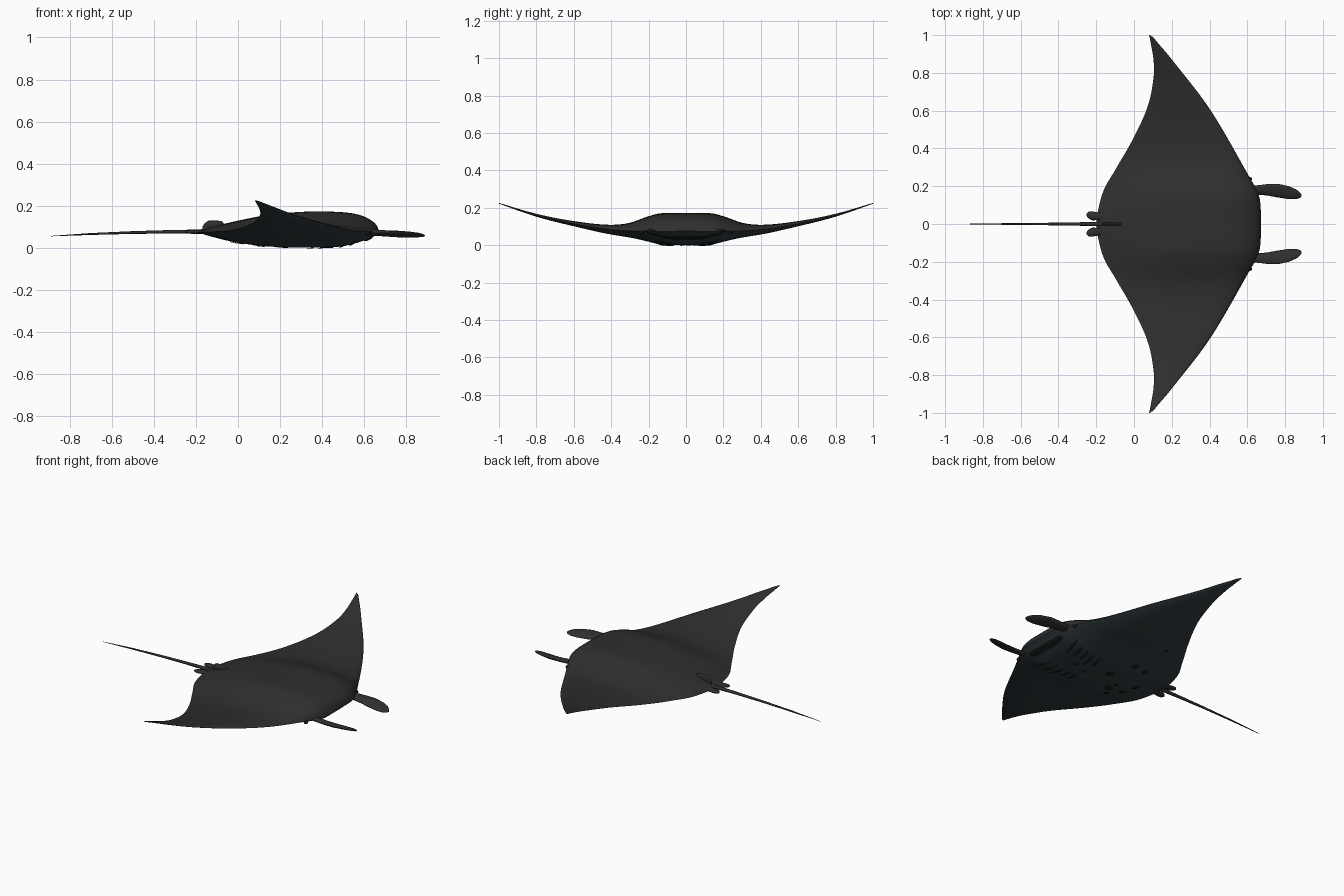
import bpy, bmesh, math
from mathutils import Vector

if "Cube" in bpy.data.objects:
    bpy.data.objects.remove(bpy.data.objects["Cube"])


def material(name, rgb):
    m = bpy.data.materials.new(name)
    m.use_nodes = True
    m.diffuse_color = (*rgb, 1)
    bsdf = m.node_tree.nodes["Principled BSDF"]
    bsdf.inputs["Base Color"].default_value = (*rgb, 1)
    bsdf.inputs["Roughness"].default_value = 0.7
    return m


BACK = material("charcoal back", (0.028, 0.028, 0.028))
BELLY = material("slate belly", (0.031, 0.045, 0.051))
BLACK = material("black markings", (0.008, 0.009, 0.009))


def curve(points):
    """Smooth interpolation through (t, value) pairs."""
    n = len(points)

    def slope(i):
        a, b = points[max(i - 1, 0)], points[min(i + 1, n - 1)]
        return (b[1] - a[1]) / (b[0] - a[0])

    def at(t):
        t = min(max(t, points[0][0]), points[-1][0])
        i = next(k for k in range(n - 1) if t <= points[k + 1][0])
        (t0, v0), (t1, v1) = points[i], points[i + 1]
        h = t1 - t0
        s = (t - t0) / h
        return (v0 * (1 + 2 * s) * (1 - s) ** 2 + v1 * s * s * (3 - 2 * s)
                + h * slope(i) * s * (1 - s) ** 2 + h * slope(i + 1) * s * s * (s - 1))
    return at


# Planform and thickness, all by distance from the centre line
front_edge = curve([(0, .672), (.12, .668), (.18, .65), (.23, .622), (.61, .40),
                    (.89, .185), (.96, .125), (.99, .1), (1, .085)])
rear_edge = curve([(0, -.2), (.05, -.195), (.18, -.16), (.285, -.1), (.46, 0),
                   (.63, .075), (.79, .105), (.88, .102), (.95, .09), (1, .08)])
edge_z = curve([(0, .075), (.2, .075), (.4, .084), (.6, .115), (.8, .16), (1, .224)])
rise = curve([(0, .097), (.14, .095), (.22, .072), (.3, .042), (.4, .025),
              (.6, .014), (.8, .008), (1, .002)])
drop = curve([(0, .071), (.13, .069), (.2, .054), (.3, .035), (.45, .022),
              (.6, .013), (.8, .007), (1, .002)])
# Section shapes from front edge (0) to rear edge (1)
top_shape = curve([(0, 0), (.012, .3), (.04, .55), (.1, .82), (.2, .97), (.4, 1),
                   (.6, .85), (.75, .6), (.9, .28), (1, 0)])
low_shape = curve([(0, 0), (.02, .16), (.06, .42), (.14, .78), (.25, 1), (.55, 1),
                   (.77, .72), (.9, .35), (1, 0)])


def skin_z(u, y, low):
    y = abs(y)
    return edge_z(y) - drop(y) * low_shape(u) if low else edge_z(y) + rise(y) * top_shape(u)


def finish(name, bm, mats, angle=60):
    mesh = bpy.data.meshes.new(name)
    bm.to_mesh(mesh)
    bm.free()
    for m in mats:
        mesh.materials.append(m)
    ob = bpy.data.objects.new(name, mesh)
    bpy.context.collection.objects.link(ob)
    bpy.ops.object.select_all(action='DESELECT')
    ob.select_set(True)
    bpy.context.view_layer.objects.active = ob
    bpy.ops.object.shade_smooth_by_angle(angle=math.radians(angle))
    return ob


# Body and wings: closed sections swept from tip to tip
def build_body():
    bm = bmesh.new()
    spans, chord = 48, 28
    rings = []
    for i in range(-spans, spans + 1):
        y = math.sin(i / spans * math.pi / 2) * .35 + i / spans * .65
        f, r = front_edge(abs(y)), rear_edge(abs(y))
        ring = []
        for k in range(2 * chord):
            a = math.pi * k / chord
            u = (1 - math.cos(a)) / 2
            ring.append(bm.verts.new((f + (r - f) * u, y, skin_z(u, y, k > chord))))
        rings.append(ring)
    for a, b in zip(rings, rings[1:]):
        for k in range(2 * chord):
            n = (k + 1) % (2 * chord)
            face = bm.faces.new((a[k], a[n], b[n], b[k]))
            face.material_index = int(k >= chord)
    bm.faces.new(rings[0])
    bm.faces.new(rings[-1])
    bmesh.ops.recalc_face_normals(bm, faces=bm.faces)
    finish("body", bm, [BACK, BELLY], 70)


# Tapered part lofted from (x, y, z, half width, half height) sections
def loft(name, sections, mat, tilt=0, sides=16):
    bm = bmesh.new()
    rings = []
    tilt = math.radians(tilt)
    for x, y, z, w, h in sections:
        ring = []
        for k in range(sides):
            a = 2 * math.pi * k / sides
            p, q = w * math.cos(a), h * math.sin(a)
            ring.append(bm.verts.new((x, y + p * math.cos(tilt) - q * math.sin(tilt),
                                      z + p * math.sin(tilt) + q * math.cos(tilt))))
        rings.append(ring)
    for a, b in zip(rings, rings[1:]):
        for k in range(sides):
            n = (k + 1) % sides
            bm.faces.new((a[k], a[n], b[n], b[k]))
    bm.faces.new(rings[0])
    bm.faces.new(rings[-1])
    bmesh.ops.recalc_face_normals(bm, faces=bm.faces)
    finish(name, bm, [mat])


# Thin oval marking that follows the belly
def marking(name, x, y, rx, ry, turn=0, lift=.004, power=1, mat=BLACK):
    bm = bmesh.new()
    turn = math.radians(turn)
    rings, sides = 3, 20

    def vert(r, a):
        c, s = math.cos(a), math.sin(a)
        p = r * rx * math.copysign(abs(c) ** power, c)
        q = r * ry * math.copysign(abs(s) ** power, s)
        px = x + p * math.cos(turn) - q * math.sin(turn)
        py = y + p * math.sin(turn) + q * math.cos(turn)
        f, b = front_edge(abs(py)), rear_edge(abs(py))
        u = (f - px) / (f - b)
        return bm.verts.new((px, py, skin_z(u, py, True) - lift * (1 if r < 1 else .3)))
    loops = [[vert((i + 1) / rings, 2 * math.pi * k / sides) for k in range(sides)]
             for i in range(rings)]
    bm.faces.new(loops[0])
    for a, b in zip(loops, loops[1:]):
        for k in range(sides):
            n = (k + 1) % sides
            bm.faces.new((a[k], a[n], b[n], b[k]))
    bmesh.ops.recalc_face_normals(bm, faces=bm.faces)
    if sum(f.normal.z for f in bm.faces) > 0:
        bmesh.ops.reverse_faces(bm, faces=bm.faces)
    finish(name, bm, [mat])


build_body()

for side, label in ((1, "left"), (-1, "right")):
    # Paddle-shaped head fins
    loft(label + "_head_fin",
         [(x, y * side, z, w, h) for x, y, z, w, h in (
             (.59, .18, .074, .022, .012), (.65, .18, .072, .026, .013),
             (.70, .181, .069, .031, .012), (.76, .177, .066, .038, .011),
             (.82, .166, .063, .036, .009), (.86, .157, .061, .027, .007),
             (.88, .152, .059, .014, .005), (.888, .150, .058, .003, .002))],
         BACK, 18 * side)
    # Small fins beside the tail root
    loft(label + "_pelvic_fin",
         [(x, y * side, .076, w, h) for x, y, w, h in (
             (-.15, .04, .018, .007), (-.19, .041, .02, .009), (-.22, .043, .024, .009),
             (-.24, .047, .018, .007), (-.252, .049, .005, .003))], BACK)
    # Eyes
    bm = bmesh.new()
    bmesh.ops.create_uvsphere(bm, u_segments=16, v_segments=10, radius=.011)
    bmesh.ops.translate(bm, vec=Vector((.614, .237 * side, .069)), verts=bm.verts)
    finish(label + "_eye", bm, [BLACK])
    # Gill slits
    for i in range(5):
        marking(f"{label}_gill_{i + 1}", .54 - .048 * i, (.125 - .007 * i) * side,
                .008, .06 - .005 * i, -12 * side)

# Belly spots: x, y, radius
for i, (x, y, r) in enumerate([(.21, .05, .028), (.11, -.08, .03), (.076, -.14, .022),
                               (.014, -.085, .022), (-.02, -.01, .022), (.14, .177, .024),
                               (.053, .155, .023), (.10, -.03, .016), (.07, .36, .014),
                               (.42, .014, .018), (.39, .05, .014), (.34, -.02, .016)]):
    marking(f"belly_spot_{i + 1}", x, y, r, r * .8, 35 * i)

# Mouth with a raised lip
marking("mouth_lip", .622, 0, .03, .15, power=.6, lift=.005, mat=BELLY)
marking("mouth", .622, 0, .021, .135, power=.6, lift=.009)

# Back fin
loft("back_fin", [(-.06, 0, .1, .003, .005), (-.075, 0, .108, .006, .018),
                  (-.1, 0, .108, .008, .022), (-.14, 0, .106, .008, .023),
                  (-.158, 0, .1, .006, .018), (-.168, 0, .095, .003, .008)], BACK)

# Whip tail
loft("tail", [(-.12, 0, .078, .013, .014), (-.2, 0, .077, .011, .010),
              (-.35, 0, .076, .008, .008), (-.5, 0, .073, .006, .0065),
              (-.7, 0, .066, .004, .0045), (-.888, 0, .056, .001, .001)], BACK, sides=12)
